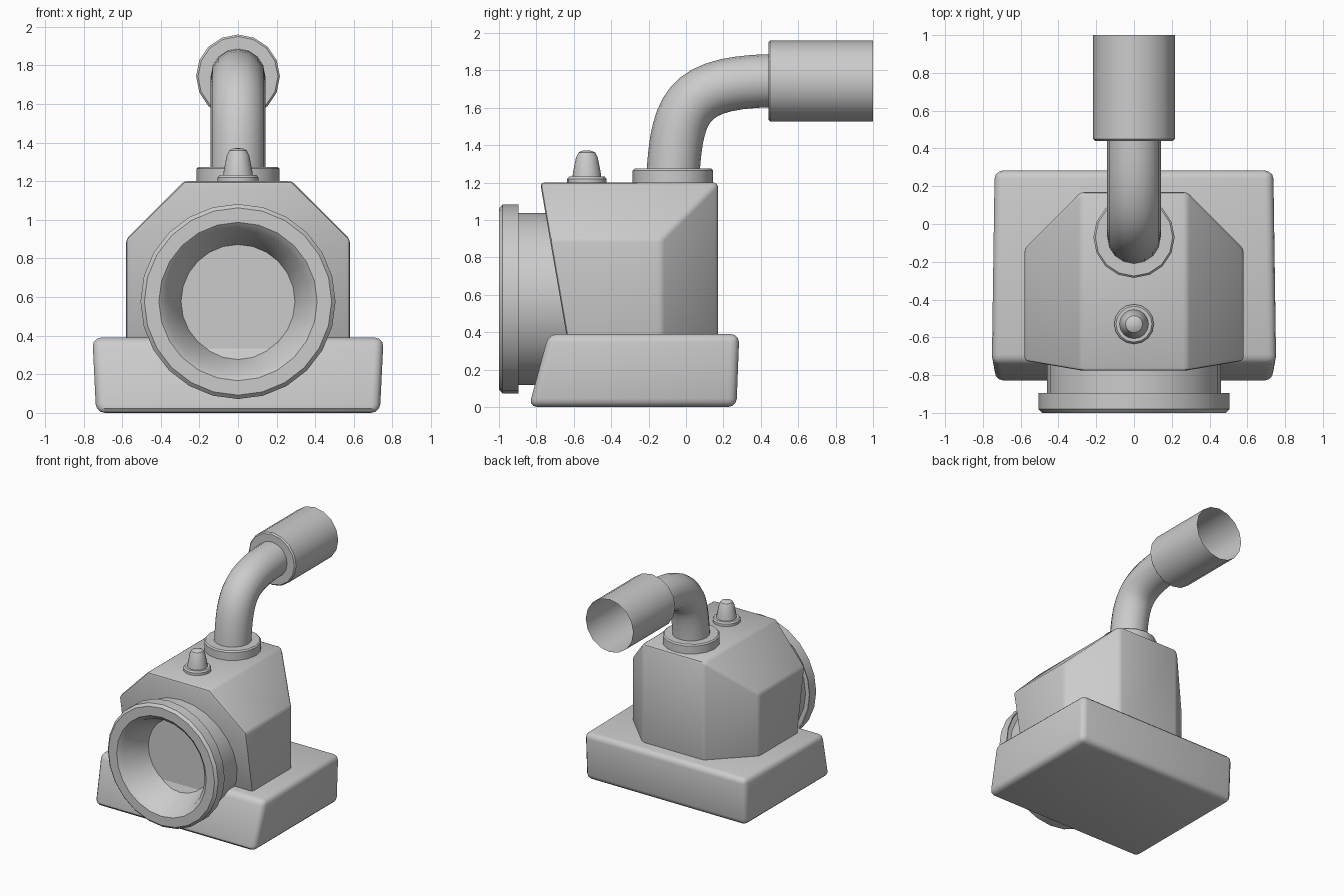
import bpy, bmesh, math
from mathutils import Vector, Matrix

if "Cube" in bpy.data.objects:
    bpy.data.objects.remove(bpy.data.objects["Cube"])


def finish(bm, name, bevel=0.0, segments=2, angle=35):
    bmesh.ops.recalc_face_normals(bm, faces=bm.faces)
    mesh = bpy.data.meshes.new(name)
    bm.to_mesh(mesh)
    bm.free()
    ob = bpy.data.objects.new(name, mesh)
    bpy.context.collection.objects.link(ob)
    bpy.ops.object.select_all(action='DESELECT')
    ob.select_set(True)
    bpy.context.view_layer.objects.active = ob
    if bevel:
        mod = ob.modifiers.new("rounded_edges", 'BEVEL')
        mod.width = bevel
        mod.segments = segments
        mod.limit_method = 'ANGLE'
        mod.angle_limit = math.radians(25)
        bpy.ops.object.modifier_apply(modifier=mod.name)
    bpy.ops.object.shade_smooth_by_angle(angle=math.radians(angle))
    return ob


def hull(name, half_points, bevel, segments):
    """Convex solid from points on the +x side, mirrored to -x."""
    bm = bmesh.new()
    for x, y, z in half_points:
        for s in (1, -1):
            bm.verts.new((s * x, y, z))
    bmesh.ops.convex_hull(bm, input=bm.verts)
    bmesh.ops.dissolve_limit(bm, angle_limit=0.08, verts=bm.verts, edges=bm.edges)
    return finish(bm, name, bevel, segments)


def lathe(name, profile, centre, sides, along_y=False):
    """Revolve (radius, height) points around z, or around y."""
    turn = Matrix.Rotation(math.radians(-90 if along_y else 0), 4, 'X')
    place = Matrix.Translation(centre) @ turn
    bm = bmesh.new()
    rings = []
    for r, h in profile:
        count = sides if r > 0 else 1
        rings.append([bm.verts.new(place @ Vector((
            r * math.cos(math.tau * i / sides),
            r * math.sin(math.tau * i / sides), h))) for i in range(count)])
    for a, b in zip(rings, rings[1:]):
        for i in range(sides):
            j = (i + 1) % sides
            quad = [a[i % len(a)], a[j % len(a)], b[j % len(b)], b[i % len(b)]]
            bm.faces.new(list(dict.fromkeys(quad)))
    return finish(bm, name)


# Base block with a sloping front
hull("base", [(0.735, -0.84, 0.0), (0.735, 0.27, 0.0),
              (0.755, -0.735, 0.39), (0.738, 0.285, 0.39)], 0.045, 3)


# Housing: chamfered at the top sides and the rear corners, leaning front
def front_y(z):
    return -0.78 + 0.173 * (1.2 - z)


hull("housing", [(0.28, front_y(1.2), 1.2), (0.58, front_y(0.9), 0.9),
                 (0.58, front_y(0.3), 0.3), (0.28, 0.17, 1.2),
                 (0.58, -0.13, 0.9), (0.58, -0.13, 0.3), (0.28, 0.17, 0.3)], 0.02, 2)

# Front intake with flange and tapered recess
lathe("intake_ring", [(0.46, -0.6), (0.46, -0.905), (0.495, -0.905), (0.505, -0.895),
                      (0.505, -0.98), (0.485, -1.0), (0.41, -1.0), (0.375, -0.97),
                      (0.295, -0.75), (0, -0.75)], (0, 0, 0.577), 24, True)

# Collar under the pipe
lathe("pipe_collar", [(0.215, 1.18), (0.215, 1.265), (0.205, 1.275), (0.15, 1.275),
                      (0, 1.275)], (0, -0.07, 0), 16)

# Small domed knob on its washer
lathe("top_knob", [(0.105, 1.18), (0.105, 1.22), (0.095, 1.232), (0.077, 1.232),
                   (0.073, 1.26), (0.058, 1.335), (0.045, 1.36), (0.025, 1.37),
                   (0, 1.372)], (0, -0.53, 0), 16)

# Bent pipe swept along a curve
curve = bpy.data.curves.new("bent_pipe", 'CURVE')
curve.dimensions = '3D'
curve.bevel_depth = 0.142
curve.bevel_resolution = 6
curve.resolution_u = 14
spline = curve.splines.new('BEZIER')
spline.bezier_points.add(1)
path = [((0, -0.072, 1.2), (0, -0.08, 1.1), (0, -0.05, 1.6)),
        ((0, 0.46, 1.745), (0, -0.01, 1.735), (0, 0.6, 1.745))]
for p, (co, left, right) in zip(spline.bezier_points, path):
    p.handle_left_type = p.handle_right_type = 'FREE'
    p.co, p.handle_left, p.handle_right = co, left, right
pipe = bpy.data.objects.new("bent_pipe", curve)
bpy.context.collection.objects.link(pipe)
bpy.ops.object.select_all(action='DESELECT')
pipe.select_set(True)
bpy.context.view_layer.objects.active = pipe
bpy.ops.object.convert(target='MESH')
bpy.ops.object.shade_smooth_by_angle(angle=math.radians(35))

# Wide sleeve at the pipe end, open at the rear
lathe("pipe_sleeve", [(0.14, 0.44), (0.207, 0.44), (0.217, 0.45), (0.217, 1.0)],
      (0, 0, 1.743), 16, True)
